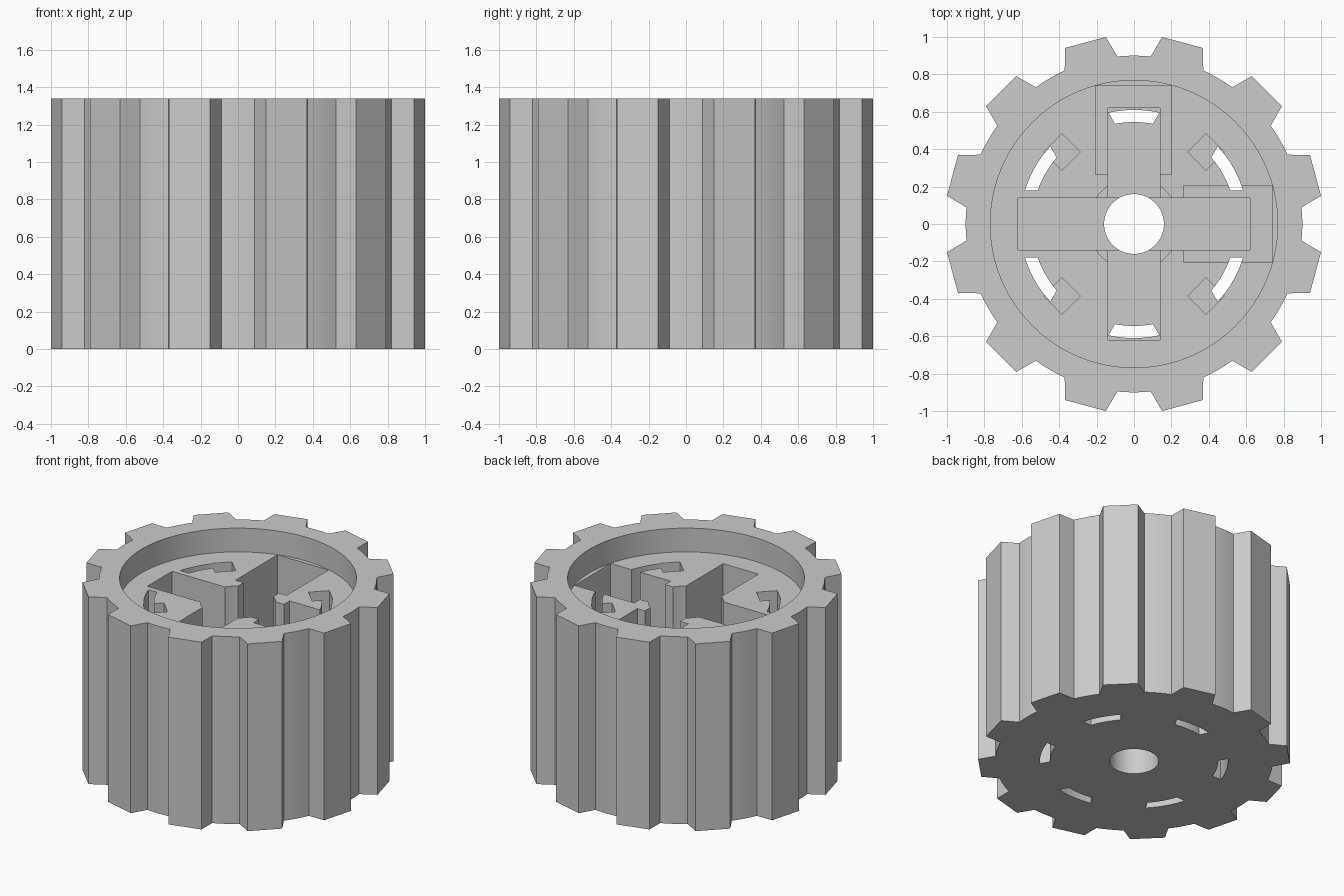
import bpy, bmesh
from math import sin, cos, asin, radians, pi

old = bpy.data.objects.get("Cube")
if old:
    bpy.data.objects.remove(old)

HEIGHT, FLOOR = 1.34, 1.17      # overall height, floor of the top recess
POKE = 1.25                     # pockets reach up into the recess

grey = bpy.data.materials.new("plain_grey")
grey.use_nodes = True
grey.diffuse_color = (0.6, 0.6, 0.6, 1)
grey.node_tree.nodes["Principled BSDF"].inputs["Base Color"].default_value = (0.6, 0.6, 0.6, 1)


def polar(r, a):
    return (r * cos(a), r * sin(a))


def circle(r, n=96):
    return [polar(r, 2 * pi * i / n) for i in range(n)]


def rect(x0, x1, y0, y1):
    return [(x0, y0), (x1, y0), (x1, y1), (x0, y1)]


def prism(name, outline, z0, z1):
    """Extrude a flat counter-clockwise outline from z0 to z1."""
    bm = bmesh.new()
    face = bm.faces.new([bm.verts.new((x, y, z0)) for x, y in outline])
    top = bmesh.ops.extrude_face_region(bm, geom=[face])["geom"]
    for v in top:
        if isinstance(v, bmesh.types.BMVert):
            v.co.z = z1
    bmesh.ops.recalc_face_normals(bm, faces=bm.faces)
    mesh = bpy.data.meshes.new(name)
    bm.to_mesh(mesh)
    bm.free()
    mesh.materials.append(grey)
    obj = bpy.data.objects.new(name, mesh)
    bpy.context.collection.objects.link(obj)
    return obj


# Twelve-tooth body: flat tips, curved roots centred on every 30 degrees
outline = []
for i in range(12):
    gap = radians(30 * i)
    outline += [polar(0.9, gap + radians(5.7) * k / 3) for k in range(-3, 4)]
    outline += [polar(1.011, gap + radians(a)) for a in (8.55, 21.45)]
body = prism("toothed_wheel", outline, 0, HEIGHT)

# Round recess, stepped pockets and bore
cutters = [
    prism("top_recess_cutter", circle(0.768), FLOOR, 1.5),
    prism("bore_cutter", circle(0.16, 64), -0.1, POKE),
    prism("hub_cutter", circle(0.245, 64), 0.35, POKE),
    prism("back_pocket_cutter", rect(-0.205, 0.2, 0.265, 0.738), 0.45, POKE),
    prism("left_pocket_cutter", rect(0.265, 0.738, -0.203, 0.205), 0.45, POKE),
    prism("long_arm_cutter", rect(-0.14, 0.14, -0.62, 0.62), 0.25, POKE),
    prism("cross_arm_cutter", rect(-0.62, 0.62, -0.14, 0.14), 0.2, POKE),
]

# Four square sockets turned on the diagonals
for sx in (-1, 1):
    for sy in (-1, 1):
        diamond = [(sx * 0.385 + x, sy * 0.385 + y) for x, y in circle(0.097, 4)]
        cutters.append(prism("socket_cutter", diamond, 0.9, POKE))

# Six curved through slots, ends parallel to the spokes between them
INNER, OUTER, HALF_SPOKE = 0.545, 0.61, 0.18
for i in range(6):
    mid = radians(30 + 60 * i)
    slot = []
    for r, way in ((OUTER, 1), (INNER, -1)):
        half = radians(30) - asin(HALF_SPOKE / r)
        slot += [polar(r, mid + way * half * k / 5) for k in range(-5, 6)]
    cutters.append(prism("slot_cutter", slot, -0.1, POKE))

# Cut everything, then drop the cutters
for c in cutters:
    c.hide_render = True
    mod = body.modifiers.new(c.name, "BOOLEAN")
    mod.operation = "DIFFERENCE"
    mod.solver = "EXACT"
    mod.object = c
bpy.context.view_layer.update()
evaluated = body.evaluated_get(bpy.context.evaluated_depsgraph_get())
mesh = bpy.data.meshes.new_from_object(evaluated)
body.modifiers.clear()
body.data = mesh
mesh.materials.clear()
mesh.materials.append(grey)
for p in mesh.polygons:
    p.material_index = 0
for c in cutters:
    bpy.data.objects.remove(c)

# Smooth curved walls, crisp edges
bpy.ops.object.select_all(action="DESELECT")
body.select_set(True)
bpy.context.view_layer.objects.active = body
bpy.ops.object.shade_smooth_by_angle(angle=radians(15))
